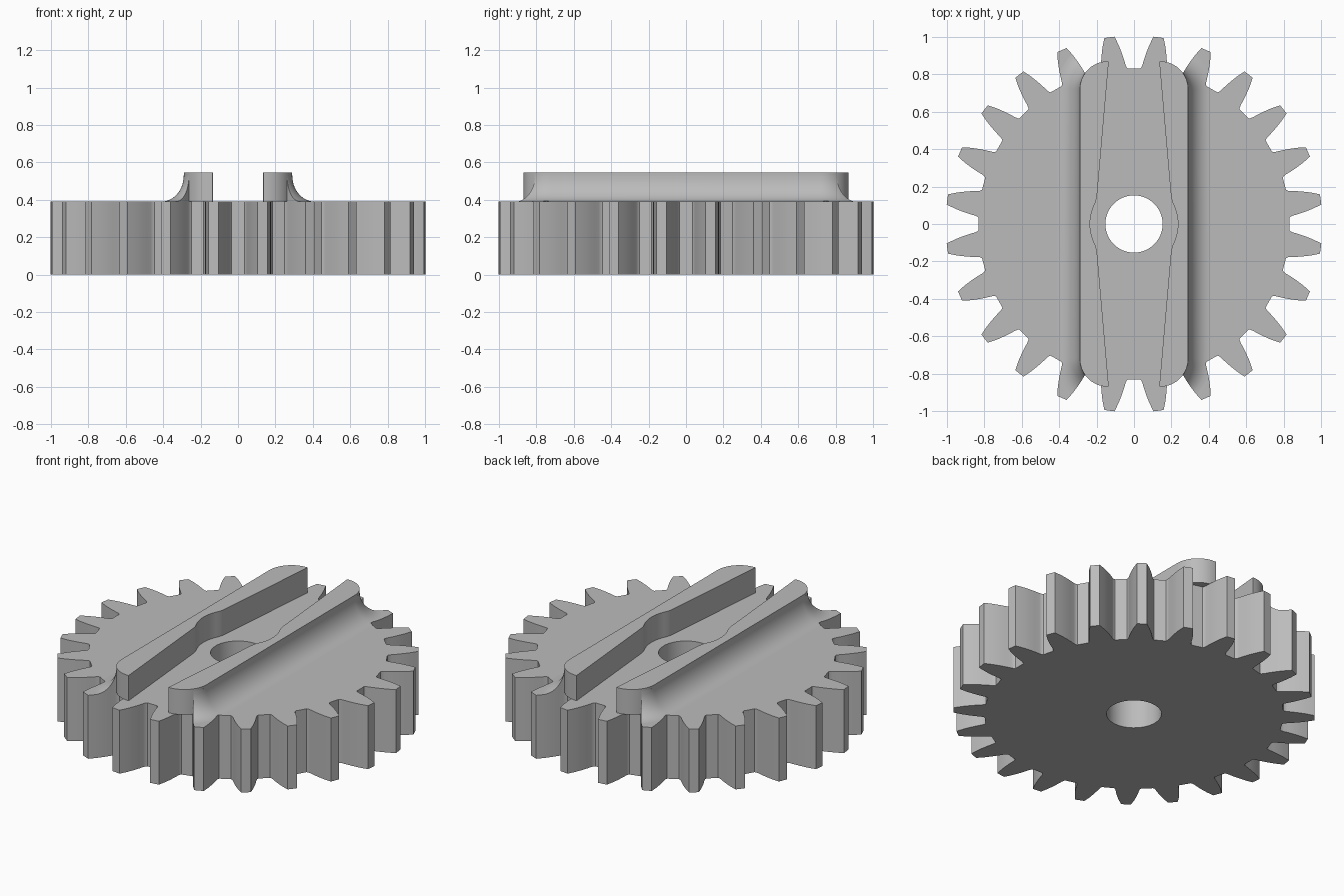
import bpy, bmesh
from math import sin, cos, radians, pi

TEETH, TOP, RIDGE_TOP = 24, 0.39, 0.545

cube = bpy.data.objects.get("Cube")
if cube:
    bpy.data.objects.remove(cube, do_unlink=True)

gray = bpy.data.materials.new("plain gray")
gray.use_nodes = True
gray.diffuse_color = (0.5, 0.5, 0.5, 1)
gray.node_tree.nodes["Principled BSDF"].inputs["Base Color"].default_value = (0.5, 0.5, 0.5, 1)


def polar(r, deg, cx=0, cy=0):
    return (cx + r * cos(radians(deg)), cy + r * sin(radians(deg)))


def make_object(name, bm):
    bmesh.ops.recalc_face_normals(bm, faces=bm.faces)
    mesh = bpy.data.meshes.new(name)
    bm.to_mesh(mesh)
    bm.free()
    mesh.materials.append(gray)
    obj = bpy.data.objects.new(name, mesh)
    bpy.context.collection.objects.link(obj)
    return obj


def prism(name, loops, z0, z1):
    """Extrude an outline, with any further loops as holes."""
    bm = bmesh.new()
    for loop in loops:
        vs = [bm.verts.new((x, y, z0)) for x, y in loop]
        for i, v in enumerate(vs):
            bm.edges.new((vs[i - 1], v))
    bmesh.ops.triangle_fill(bm, edges=bm.edges[:], use_beauty=True)
    bmesh.ops.dissolve_limit(bm, angle_limit=0.01, verts=[], edges=bm.edges[:])
    ext = bmesh.ops.extrude_face_region(bm, geom=bm.faces[:], use_keep_orig=True)
    top = [g for g in ext["geom"] if isinstance(g, bmesh.types.BMVert)]
    bmesh.ops.translate(bm, vec=(0, 0, z1 - z0), verts=top)
    return make_object(name, bm)


def smooth(obj):
    bpy.ops.object.select_all(action="DESELECT")
    obj.select_set(True)
    bpy.context.view_layer.objects.active = obj
    bpy.ops.object.shade_smooth_by_angle(angle=radians(28))


# Toothed wheel: radius and half angle of one flank, root to tip
flank = [(0.833, 5.2), (0.84, 4.75), (0.855, 4.4), (0.885, 3.95),
         (0.92, 3.35), (0.96, 2.6), (1.007, 1.55)]
outline = []
for i in range(TEETH):
    mid = (i + 0.5) * 360 / TEETH
    outline += [polar(r, mid - a) for r, a in flank]
    outline += [polar(r, mid + a) for r, a in reversed(flank)]
hole = [polar(0.153, i * 7.5) for i in range(48)]
wheel = prism("toothed_wheel", [outline, hole], 0, TOP)
smooth(wheel)

# Ridge with rounded outer corners and a tapering slot side
CX, CY, R = 0.14, 0.72, 0.15
steps = range(0, 91, 9)
ridge_outline = [(0.135, -0.87)]
ridge_outline += [polar(R, a - 90, CX, -CY) for a in steps]
ridge_outline += [polar(R, a, CX, CY) for a in steps]
ridge_outline += [(0.135, 0.87), (0.196, 0.17), (0.199, 0.142), (0.205, 0.118)]
ridge_outline += [polar(0.235, a) for a in range(24, -25, -4)]
ridge_outline += [(0.205, -0.118), (0.199, -0.142), (0.196, -0.17)]
ridge = prism("slot_ridge", [ridge_outline], TOP, RIDGE_TOP)

# Hollow fillet swept along the ridge's outer side
section = [(-0.03, TOP), (-0.03, TOP + 0.14)]
for i in range(13):
    t = i / 12 * pi / 2
    section.append((0.12 * (1 - cos(t)), TOP + 0.14 * (1 - sin(t))))
path = [(a, -CY) for a in range(-50, 1, 5)] + [(a, CY) for a in range(0, 51, 5)]
bm = bmesh.new()
rings = []
for a, cy in path:
    rings.append([bm.verts.new((*polar(R + off, a, CX, cy), z)) for off, z in section])
for r0, r1 in zip(rings, rings[1:]):
    for j in range(len(section)):
        bm.faces.new((r0[j - 1], r0[j], r1[j], r1[j - 1]))
bm.faces.new(rings[0])
bm.faces.new(rings[-1])
fillet = make_object("ridge_fillet", bm)

# Trim the fillet to the tooth outline
cutter = prism("tooth_cutter", [outline], -0.1, 0.8)
cutter.hide_render = True
cut = fillet.modifiers.new("Trim", "BOOLEAN")
cut.operation, cut.solver, cut.object = "INTERSECT", "EXACT", cutter
bpy.context.view_layer.update()
trimmed = bpy.data.meshes.new_from_object(
    fillet.evaluated_get(bpy.context.evaluated_depsgraph_get()))
fillet.modifiers.clear()
fillet.data = trimmed
bpy.data.objects.remove(cutter, do_unlink=True)

# Mirror ridge and fillet to the other side of the slot
for obj in (ridge, fillet):
    smooth(obj)
    obj.modifiers.new("Mirror", "MIRROR").use_mirror_merge = False
